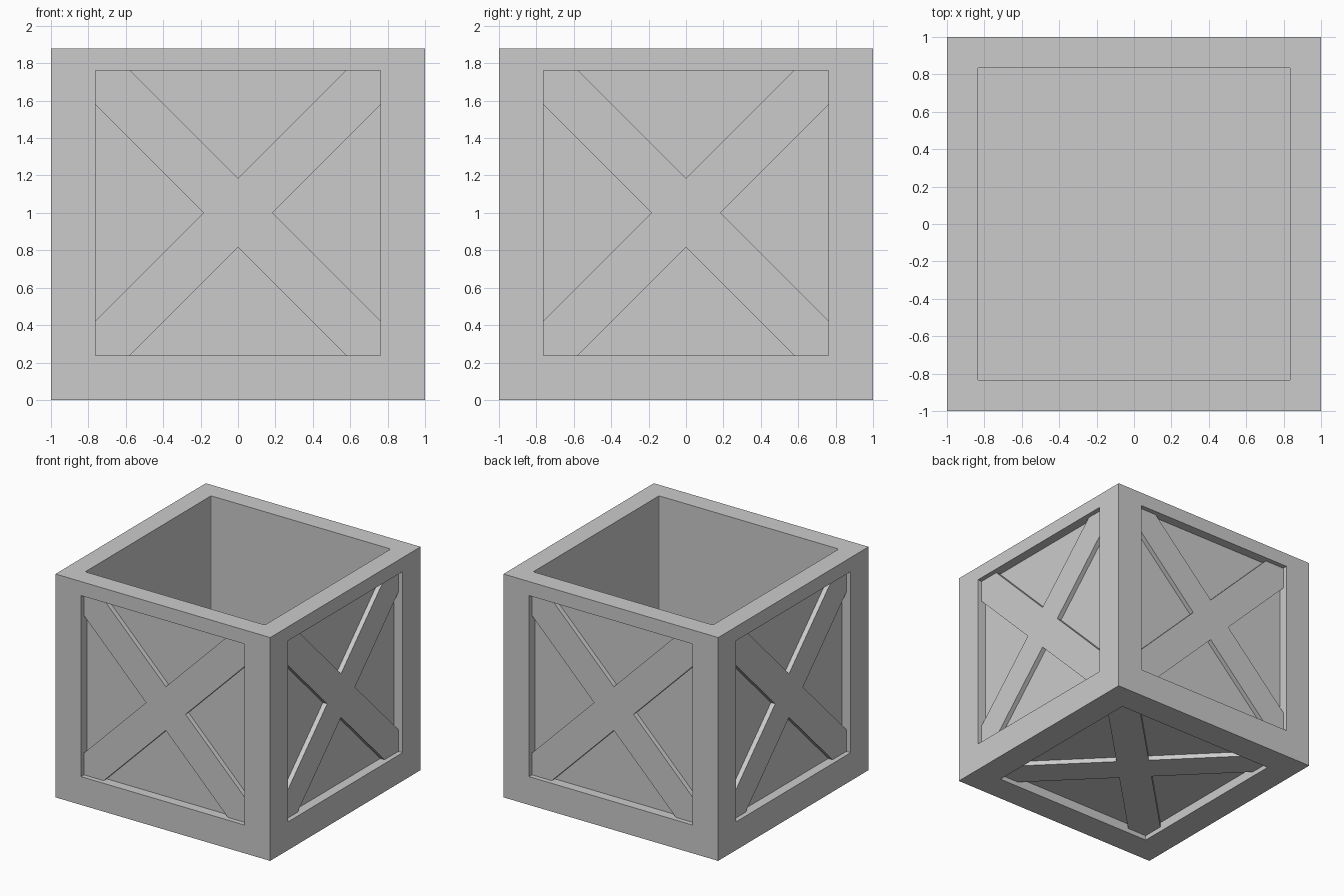
import bpy, bmesh
from math import pi
from mathutils import Matrix, Vector

if "Cube" in bpy.data.objects:
    bpy.data.objects.remove(bpy.data.objects["Cube"])

TOP = 1.88       # rim height
PANEL = 0.762    # half size of recessed panel
RECESS = 0.08    # panel depth below the frame
CAVITY = 0.837   # half size of the inside
FLOOR = 0.165


def make_object(name, bm):
    bmesh.ops.recalc_face_normals(bm, faces=bm.faces[:])
    mesh = bpy.data.meshes.new(name)
    bm.to_mesh(mesh)
    bm.free()
    ob = bpy.data.objects.new(name, mesh)
    bpy.context.collection.objects.link(ob)
    return ob


def sink(bm, face, thickness, depth):
    """Inset a face, then push it straight inwards; returns the sunk face."""
    n = face.normal.copy()
    bmesh.ops.inset_individual(bm, faces=[face], thickness=thickness, depth=0,
                               use_even_offset=True)
    new = bmesh.ops.extrude_discrete_faces(bm, faces=[face])["faces"][0]
    bmesh.ops.translate(bm, verts=new.verts[:], vec=-n * depth)
    return new


# Crate body: framed recesses on four sides and the bottom, open cavity on top
bm = bmesh.new()
bmesh.ops.create_cube(bm, size=2, matrix=Matrix.Translation((0, 0, 1)))
bm.normal_update()
top = next(f for f in bm.faces if f.normal.z > 0.5)
for f in [f for f in bm.faces if f is not top]:
    sink(bm, f, 1 - PANEL, RECESS)
for v in top.verts:
    v.co.z = TOP
bm.normal_update()
floor = sink(bm, top, 1 - CAVITY, TOP - FLOOR)
# Slightly rounded vertical inner corners
corners = [e for v in floor.verts for e in v.link_edges if e not in floor.edges[:]]
bmesh.ops.bevel(bm, geom=corners, offset=0.012, segments=2,
                profile=0.5, affect='EDGES')
make_object("crate_body", bm)


# Cross braces: one X profile, rotated onto each recessed face
def cross_brace(name, rot):
    h = 0.184
    arm = [(0, h), (PANEL - h, PANEL), (PANEL, PANEL), (PANEL, PANEL - h)]
    bm = bmesh.new()
    verts = []
    for i in range(4):
        turn = Matrix.Rotation(-i * pi / 2, 3, 'Z')
        for x, z in arm:
            p = turn @ Vector((x, z, 0))
            verts.append(bm.verts.new((p.x, -0.96, p.y)))
    face = bm.faces.new(verts)
    new = bmesh.ops.extrude_face_region(bm, geom=[face])["geom"]
    bmesh.ops.translate(bm, vec=(0, 0.045, 0),
                        verts=[g for g in new if isinstance(g, bmesh.types.BMVert)])
    bm.transform(Matrix.Translation((0, 0, 1)) @ rot)
    make_object(name, bm)


for i, side in enumerate(("front", "right", "back", "left")):
    cross_brace(side + "_brace", Matrix.Rotation(i * pi / 2, 4, 'Z'))
cross_brace("bottom_brace", Matrix.Rotation(pi / 2, 4, 'X'))
